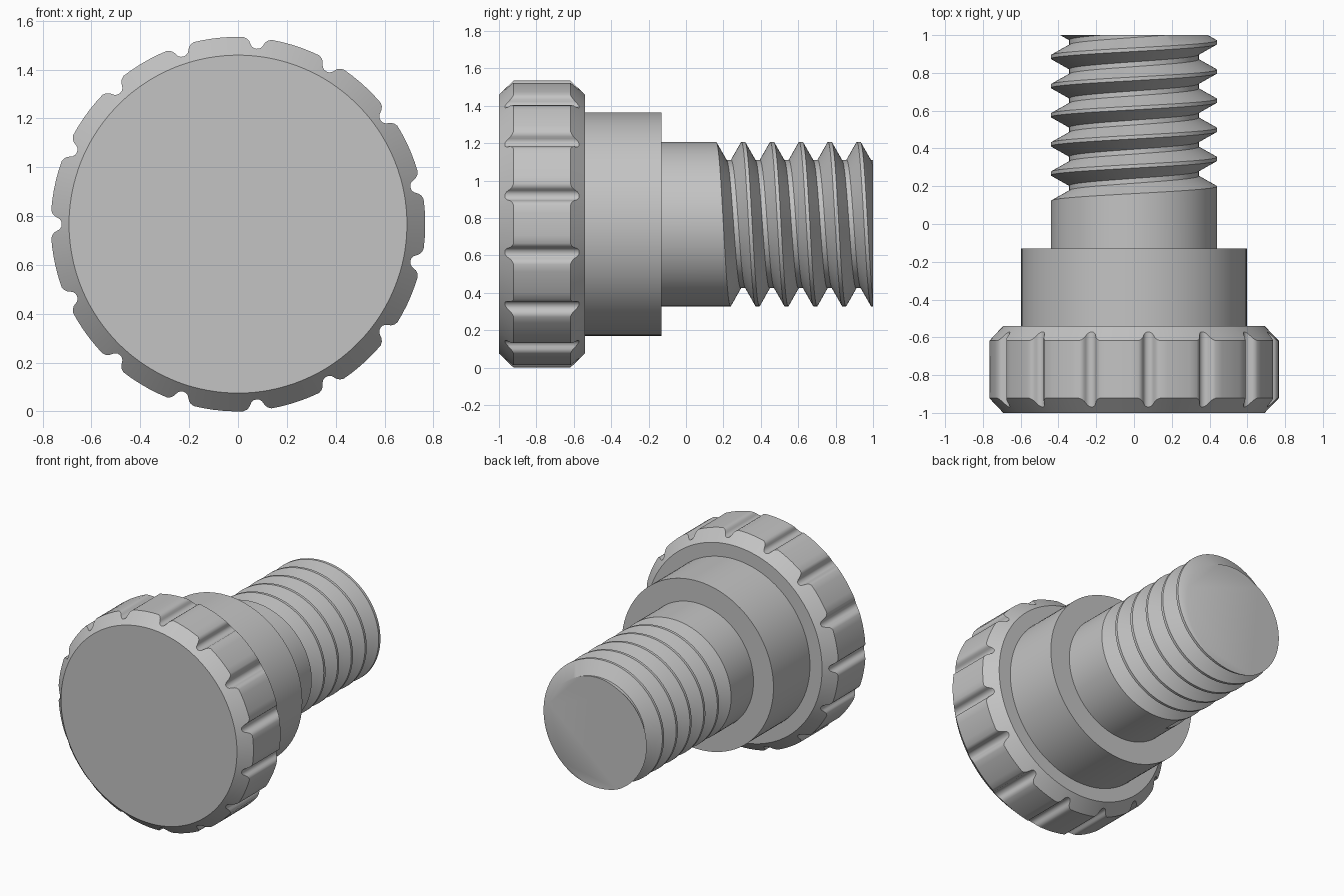
import bpy, bmesh
from math import sin, cos, tau, radians

if "Cube" in bpy.data.objects:
    bpy.data.objects.remove(bpy.data.objects["Cube"], do_unlink=True)

AXIS_Z = 0.767

steel = bpy.data.materials.new("plain grey")
steel.use_nodes = True
steel.diffuse_color = (0.55, 0.55, 0.55, 1)
steel.node_tree.nodes["Principled BSDF"].inputs["Base Color"].default_value = steel.diffuse_color


def polar(angle, r, y):
    return (r * cos(angle), y, AXIS_Z + r * sin(angle))


def skin(name, columns, extra_faces=()):
    """Skin columns of (angle, radius, y) points around the y axis and cap both ends."""
    bm = bmesh.new()
    grid = [[bm.verts.new(polar(*p)) for p in col] for col in columns]
    for a, b in zip(grid, grid[1:]):
        for i in range(len(a) - 1):
            bm.faces.new((a[i], a[i + 1], b[i + 1], b[i]))
    for end in (0, -1):
        bm.faces.new([col[end] for col in grid[:-1]])
    for picks in extra_faces:
        bm.faces.new([grid[c][r] for c, r in picks])
    bmesh.ops.remove_doubles(bm, verts=bm.verts, dist=0.0002)
    bmesh.ops.recalc_face_normals(bm, faces=bm.faces)
    mesh = bpy.data.meshes.new(name)
    bm.to_mesh(mesh)
    bm.free()
    mesh.materials.append(steel)
    obj = bpy.data.objects.new(name, mesh)
    bpy.context.collection.objects.link(obj)
    bpy.ops.object.select_all(action='DESELECT')
    obj.select_set(True)
    bpy.context.view_layer.objects.active = obj
    bpy.ops.object.shade_smooth_by_angle(angle=radians(32))
    return obj


# Knob: chamfered disc with fifteen rounded grip grooves
KNOB_R, RIM_R, CHAMFER = 0.767, 0.692, 0.078
FRONT, BACK, GROOVES = -1.0, -0.54, 15
half = [(0.012, 0.724), (0.022, 0.731), (0.028, 0.741),
        (0.034, 0.752), (0.044, 0.761), (0.058, KNOB_R)]
groove = [(-s, r) for s, r in reversed(half)] + [(0, 0.722)] + half
pitch_arc = tau * KNOB_R / GROOVES
land = pitch_arc - 2 * half[-1][0]
sector = groove + [(half[-1][0] + land * i / 5, KNOB_R) for i in range(1, 5)]

knob_columns = []
for g in range(GROOVES):
    for s, r in sector:
        angle = radians(180) + tau * g / GROOVES + s / KNOB_R
        inset = CHAMFER * (r - RIM_R) / (KNOB_R - RIM_R)
        knob_columns.append([(angle, RIM_R, FRONT), (angle, r, FRONT + inset),
                             (angle, r, BACK - inset), (angle, RIM_R, BACK)])
knob_columns.append(knob_columns[0])
skin("grip_knob", knob_columns)

# Collar: plain cylinder behind the knob
STEPS = 96
collar = [[(tau * i / STEPS, 0.597, y) for y in (BACK - 0.01, -0.13)]
          for i in range(STEPS + 1)]
skin("collar", collar)

# Shank: plain neck running into a helical thread cut off flat at the tip
CREST_R, ROOT_R, PITCH = 0.44, 0.343, 0.1543
CREST_HALF, ROOT_HALF, TIP = 0.0096, 0.0128, 1.0
START_ANGLE, START_Y, TURNS = radians(245), 0.085, 7


def thread_column(t):
    """Points along the shank at fraction t of one turn."""
    raw = [(-0.14, CREST_R)]
    for k in range(TURNS):
        c = START_Y + PITCH * (k + t)
        mid = c + PITCH / 2
        raw += [(c + CREST_HALF, CREST_R), (mid - ROOT_HALF, ROOT_R),
                (mid + ROOT_HALF, ROOT_R), (c + PITCH - CREST_HALF, CREST_R)]
    angle = START_ANGLE - tau * t
    column, cut = [], None
    for i, (y, r) in enumerate(raw):
        if y > TIP and cut is None:
            y0, r0 = raw[i - 1]
            cut = (TIP, r0 + (r - r0) * (TIP - y0) / (y - y0))
        if cut:
            y, r = cut
        column.append((angle, r, y))
    return column


shank = [thread_column(i / STEPS) for i in range(STEPS + 1)]
run_in_wall = [(0, row) for row in range(1, 5)]
skin("threaded_shank", shank, [run_in_wall])
